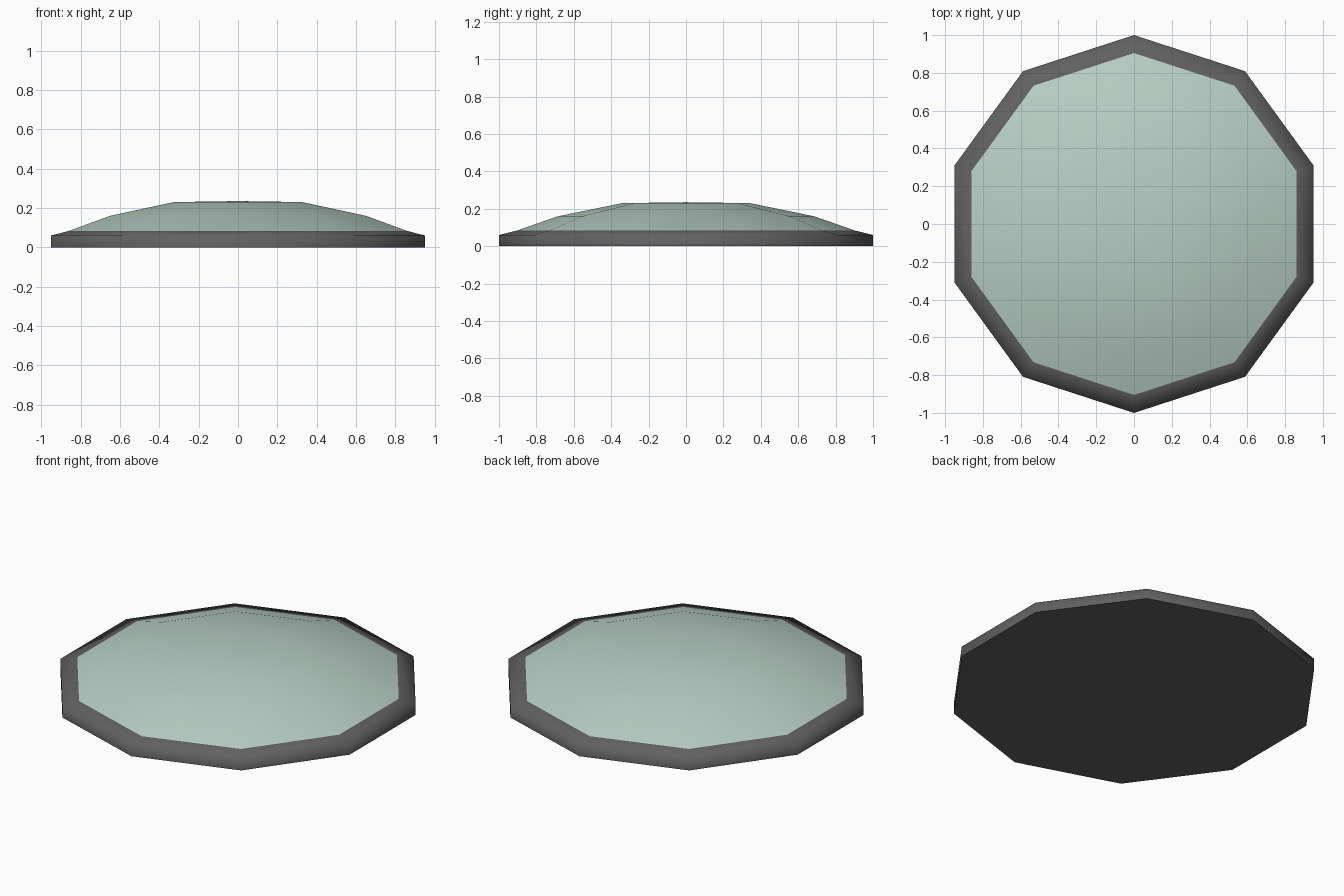
import bpy, bmesh, math

if "Cube" in bpy.data.objects:
    bpy.data.objects.remove(bpy.data.objects["Cube"])

SIDES = 10


def material(name, color):
    m = bpy.data.materials.new(name)
    m.diffuse_color = color
    m.use_nodes = True
    m.node_tree.nodes["Principled BSDF"].inputs["Base Color"].default_value = m.diffuse_color
    return m


def lathe(name, profile, mat, cap_start=False, cap_end=False):
    """Ten-sided turned part from (radius, height) points; radius 0 makes a pole."""
    bm = bmesh.new()
    rings = []
    for r, z in profile:
        if r == 0:
            rings.append([bm.verts.new((0, 0, z))] * SIDES)
        else:
            angles = [math.pi / 2 + 2 * math.pi * i / SIDES for i in range(SIDES)]
            rings.append([bm.verts.new((r * math.cos(a), r * math.sin(a), z)) for a in angles])
    for lo, hi in zip(rings, rings[1:]):
        for i in range(SIDES):
            j = (i + 1) % SIDES
            corners = [lo[i], lo[j], hi[j], hi[i]]
            bm.faces.new(list(dict.fromkeys(corners)))
    if cap_start:
        bm.faces.new(rings[0][::-1])
    if cap_end:
        bm.faces.new(rings[-1])
    mesh = bpy.data.meshes.new(name)
    bm.to_mesh(mesh)
    bm.free()
    ob = bpy.data.objects.new(name, mesh)
    bpy.context.collection.objects.link(ob)
    mesh.materials.append(mat)
    # smooth sides, flat underside
    for p in mesh.polygons:
        p.use_smooth = len(p.vertices) < SIDES
    return ob


dark = material("dark_rim", (0.12, 0.12, 0.12, 1))
glass = material("pale_glass", (0.48, 0.62, 0.56, 1))

# Dark rim with closed underside
rim = lathe("rim", [(1.0, 0.0), (1.0, 0.06), (0.905, 0.083)], dark, cap_start=True)
# keep the bottom edge crisp
for e in rim.data.edges:
    if all(rim.data.vertices[v].co.z < 0.001 for v in e.vertices):
        e.use_edge_sharp = True

# Shallow domed glass
lathe("dome_glass", [(0.905, 0.083), (0.684, 0.16), (0.342, 0.23), (0, 0.235)], glass)
